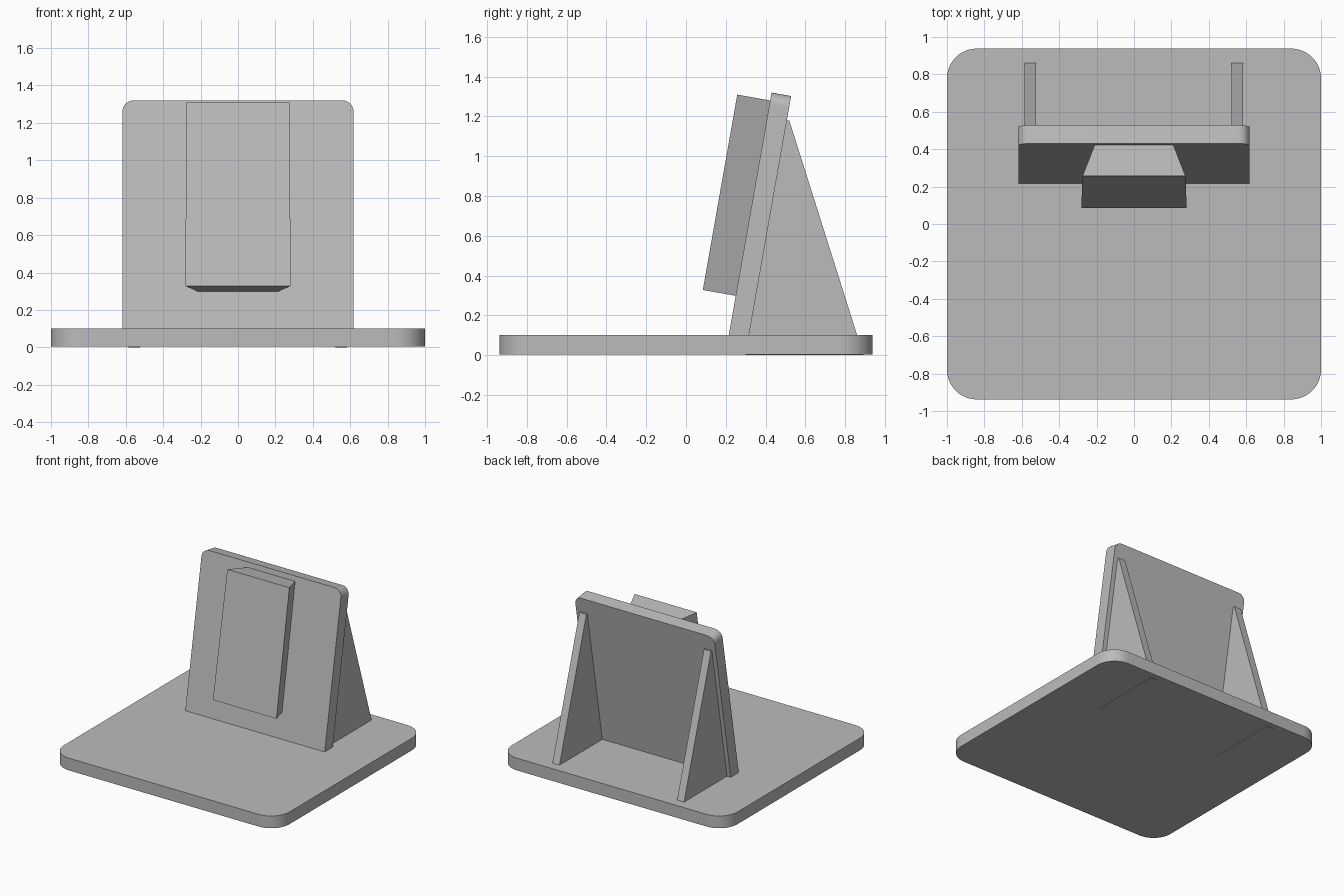
import bpy, bmesh, math
from mathutils import Matrix, Vector

if "Cube" in bpy.data.objects:
    bpy.data.objects.remove(bpy.data.objects["Cube"], do_unlink=True)

grey = bpy.data.materials.new("plain grey")
grey.use_nodes = True
colour = (0.5, 0.5, 0.5, 1)
grey.diffuse_color = colour
grey.node_tree.nodes["Principled BSDF"].inputs["Base Color"].default_value = colour


def prism(name, outline, direction, place=None):
    """Extrude a flat outline along a direction and place it."""
    bm = bmesh.new()
    face = bm.faces.new([bm.verts.new(p) for p in outline])
    new = bmesh.ops.extrude_face_region(bm, geom=[face])["geom"]
    moved = [v for v in new if isinstance(v, bmesh.types.BMVert)]
    bmesh.ops.translate(bm, vec=Vector(direction), verts=moved)
    bmesh.ops.recalc_face_normals(bm, faces=bm.faces)
    if place:
        bm.transform(place)
    mesh = bpy.data.meshes.new(name)
    bm.to_mesh(mesh)
    bm.free()
    mesh.materials.append(grey)
    obj = bpy.data.objects.new(name, mesh)
    bpy.context.collection.objects.link(obj)
    return obj


def arc(cx, cy, r, start, steps=12):
    """Quarter circle of points, starting at an angle in degrees."""
    angles = [math.radians(start + 90 * i / steps) for i in range(steps + 1)]
    return [(cx + r * math.cos(a), cy + r * math.sin(a)) for a in angles]


def smooth(obj):
    bpy.ops.object.select_all(action="DESELECT")
    obj.select_set(True)
    bpy.context.view_layer.objects.active = obj
    bpy.ops.object.shade_smooth_by_angle(angle=math.radians(30))


# Rounded base slab
w, d, r = 1.0, 0.938, 0.16
corners = (arc(w - r, d - r, r, 0) + arc(r - w, d - r, r, 90)
           + arc(r - w, r - d, r, 180) + arc(w - r, r - d, r, 270))
smooth(prism("base", [(x, y, 0.004) for x, y in corners], (0, 0, 0.098)))

# Leaning frame: local z runs up the front face, local y points to the back
lean = Matrix.Translation((0, 0.43, 1.32)) @ Matrix.Rotation(math.radians(-10), 4, "X")

# Back plate with rounded top corners, its foot sunk into the base
w, r = 0.618, 0.06
shape = arc(w - r, -r, r, 0) + arc(r - w, -r, r, 90) + [(-w, -1.29), (w, -1.29)]
smooth(prism("back_plate", [(x, 0, z) for x, z in shape], (0, 0.1, 0), lean))

# Dovetail block on the front of the plate, narrower at the plate
top, bottom = -0.04, -1.037
block = prism("dovetail_block",
              [(-0.275, -0.168, top), (0.275, -0.168, top), (0.21, 0, top), (-0.21, 0, top)],
              (0, 0, bottom - top))
for v in block.data.vertices:
    if v.co.z < -0.5:
        v.co.x *= 1.025
block.data.transform(lean)

# Triangular braces behind the plate, running through the base
for side, x in (("right", -0.585), ("left", 0.52)):
    prism(side + "_brace",
          [(x, 0.298, 0), (x, 0.892, 0), (x, 0.519, 1.18), (x, 0.506, 1.18)],
          (0.062, 0, 0))
